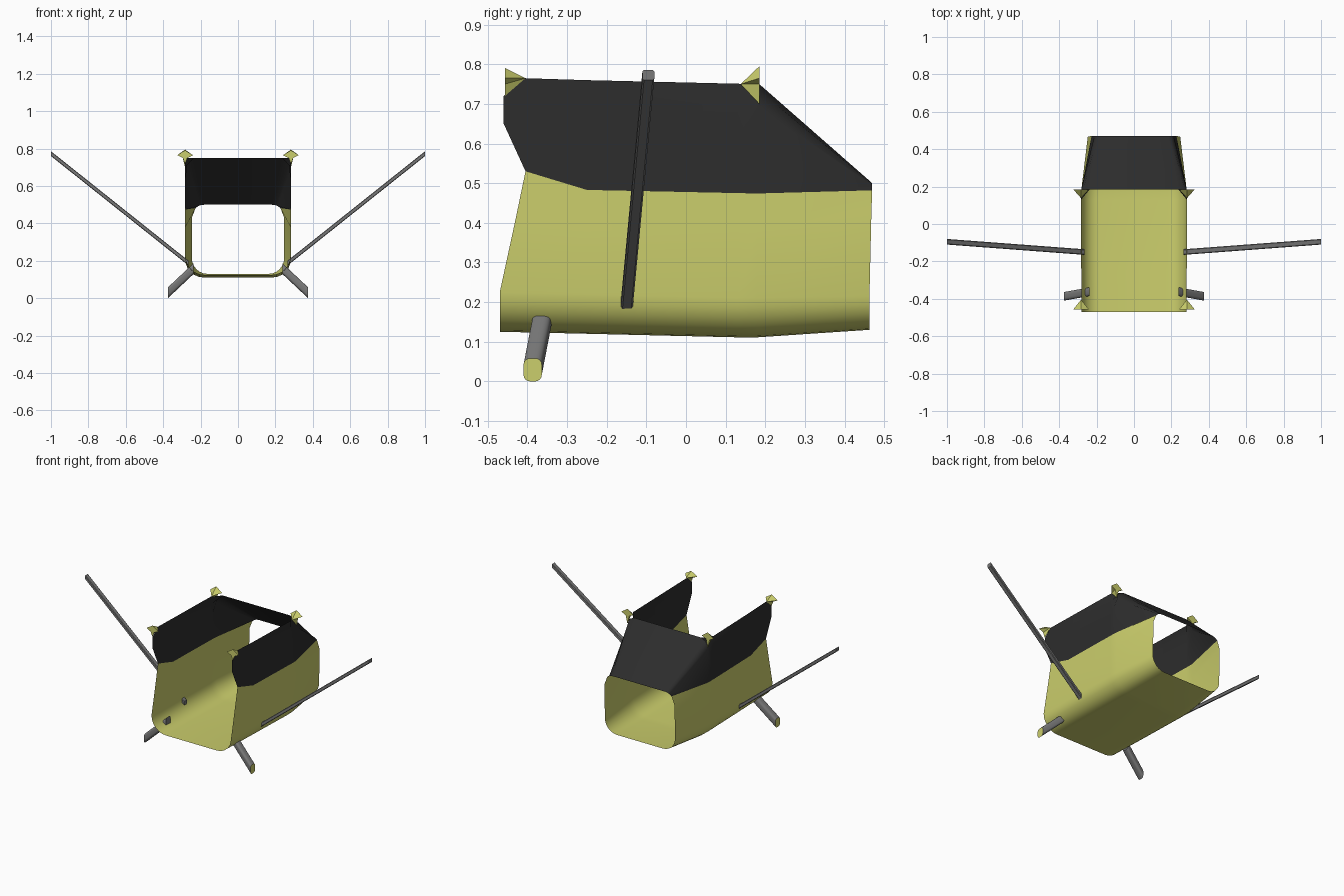
import bpy, bmesh, math
from mathutils import Vector

cube = bpy.data.objects.get("Cube")
if cube:
    bpy.data.objects.remove(cube, do_unlink=True)


def material(name, colour):
    m = bpy.data.materials.new(name)
    m.use_nodes = True
    m.diffuse_color = (*colour, 1)
    m.node_tree.nodes["Principled BSDF"].inputs["Base Color"].default_value = (*colour, 1)
    return m


yellow = material("pale_yellow", (0.60, 0.62, 0.15))
black = material("soft_black", (0.026, 0.026, 0.026))
grey = material("mid_grey", (0.19, 0.19, 0.19))


def finish(bm, name, mats, smooth=None, mirror=False):
    bmesh.ops.recalc_face_normals(bm, faces=bm.faces)
    mesh = bpy.data.meshes.new(name)
    bm.to_mesh(mesh)
    bm.free()
    obj = bpy.data.objects.new(name, mesh)
    bpy.context.collection.objects.link(obj)
    for m in mats:
        mesh.materials.append(m)
    if mirror:
        obj.modifiers.new("mirror", "MIRROR").use_clip = True
    if smooth:
        bpy.ops.object.select_all(action="DESELECT")
        obj.select_set(True)
        bpy.context.view_layer.objects.active = obj
        bpy.ops.object.shade_smooth_by_angle(angle=math.radians(smooth))
    return obj


# Hull: half cross-sections from floor centre up the wall, lofted front to back
ARC = 6


def section(y, width, floor, radius, upper):
    pts = [(0, y, floor)]
    for i in range(ARC + 1):
        a = math.pi / 2 * i / ARC
        pts.append((width - radius + radius * math.sin(a), y, floor + radius * (1 - math.cos(a))))
    return pts + [(width - inset, uy, z) for inset, uy, z in upper]


def wall(y, *heights):
    return [(0, y, z) for z in heights]


sections = [
    section(-0.47, 0.28, 0.125, 0.1, [(0, -0.432, 0.40), (0, -0.405, 0.53), (0, -0.46, 0.65),
                                      (0, -0.46, 0.72), (0, -0.41, 0.765)]),
    section(-0.25, 0.282, 0.12, 0.1, wall(-0.25, 0.38, 0.483, 0.62, 0.70, 0.76)),
    section(0.13, 0.283, 0.111, 0.1, wall(0.13, 0.38, 0.475, 0.61, 0.70, 0.751)),
    section(0.18, 0.282, 0.111, 0.1, [(0, 0.18, 0.38), (0, 0.18, 0.474), (0, 0.185, 0.69),
                                      (0.012, 0.185, 0.733), (0.045, 0.185, 0.75)]),
    section(0.463, 0.247, 0.13, 0.085, [(0, 0.468, 0.43), (0.02, 0.47, 0.482), (0.035, 0.47, 0.493),
                                        (0.05, 0.47, 0.498), (0.065, 0.47, 0.5)]),
]
bm = bmesh.new()
grid = [[bm.verts.new(p) for p in s] for s in sections]
BOUNDARY = ARC + 3
for a, b in zip(grid, grid[1:]):
    for r in range(len(a) - 1):
        face = bm.faces.new((a[r], b[r], b[r + 1], a[r + 1]))
        face.material_index = int(r >= BOUNDARY)
# Sloping rear panel, joined at the centre line
rims = [grid[-2][-1], grid[-1][-1]]
mids = [bm.verts.new((0, v.co.y, v.co.z)) for v in rims]
bm.faces.new((rims[0], rims[1], mids[1], mids[0])).material_index = 1
finish(bm, "hull_shell", [yellow, black], smooth=35, mirror=True)


# Straight bar with upright ends, section given in y and z
def bar(name, start, end, half_y, half_z, corner, steps, mats, smooth=None):
    outline = []
    for q, (sy, sz) in enumerate([(1, 1), (-1, 1), (-1, -1), (1, -1)]):
        for i in range(steps + 1):
            a = math.pi / 2 * (q + i / steps)
            outline.append(Vector((0, sy * (half_y - corner) + corner * math.cos(a),
                                   sz * (half_z - corner) + corner * math.sin(a))))
    bm = bmesh.new()
    rings = [[bm.verts.new(Vector(c) + p) for p in outline] for c in (start, end)]
    n = len(outline)
    for i in range(n):
        j = (i + 1) % n
        bm.faces.new((rings[0][i], rings[0][j], rings[1][j], rings[1][i]))
    bm.faces.new(rings[0])
    bm.faces.new(rings[1]).material_index = len(mats) - 1
    return finish(bm, name, mats, smooth)


# Thorn: notched base outline drawn to a point along y
def thorn(name, x, base_y, tip_y, z, top, side, bottom):
    base = [(0, top), (0.042, side), (0.012, side - 0.015), (0, bottom),
            (-0.012, side - 0.015), (-0.042, side)]
    bm = bmesh.new()
    ring = [bm.verts.new((x + dx, base_y, z + dz)) for dx, dz in base]
    tip = bm.verts.new((x, tip_y, z))
    for i, v in enumerate(ring):
        bm.faces.new((v, ring[(i + 1) % len(ring)], tip))
    bm.faces.new(ring)
    finish(bm, name, [yellow])


for side, s in (("left", 1), ("right", -1)):
    bar(f"{side}_long_arm", (s * 0.265, -0.15, 0.188), (s * 1.0, -0.095, 0.773),
        0.015, 0.013, 0.004, 1, [grey])
    bar(f"{side}_leg", (s * 0.238, -0.362, 0.158), (s * 0.375, -0.387, 0.029),
        0.023, 0.029, 0.016, 4, [grey, yellow], smooth=40)
    thorn(f"{side}_front_thorn", s * 0.283, -0.457, -0.405, 0.765, 0.026, 0.0, -0.045)
    thorn(f"{side}_rear_thorn", s * 0.283, 0.185, 0.138, 0.75, 0.045, 0.015, -0.05)
